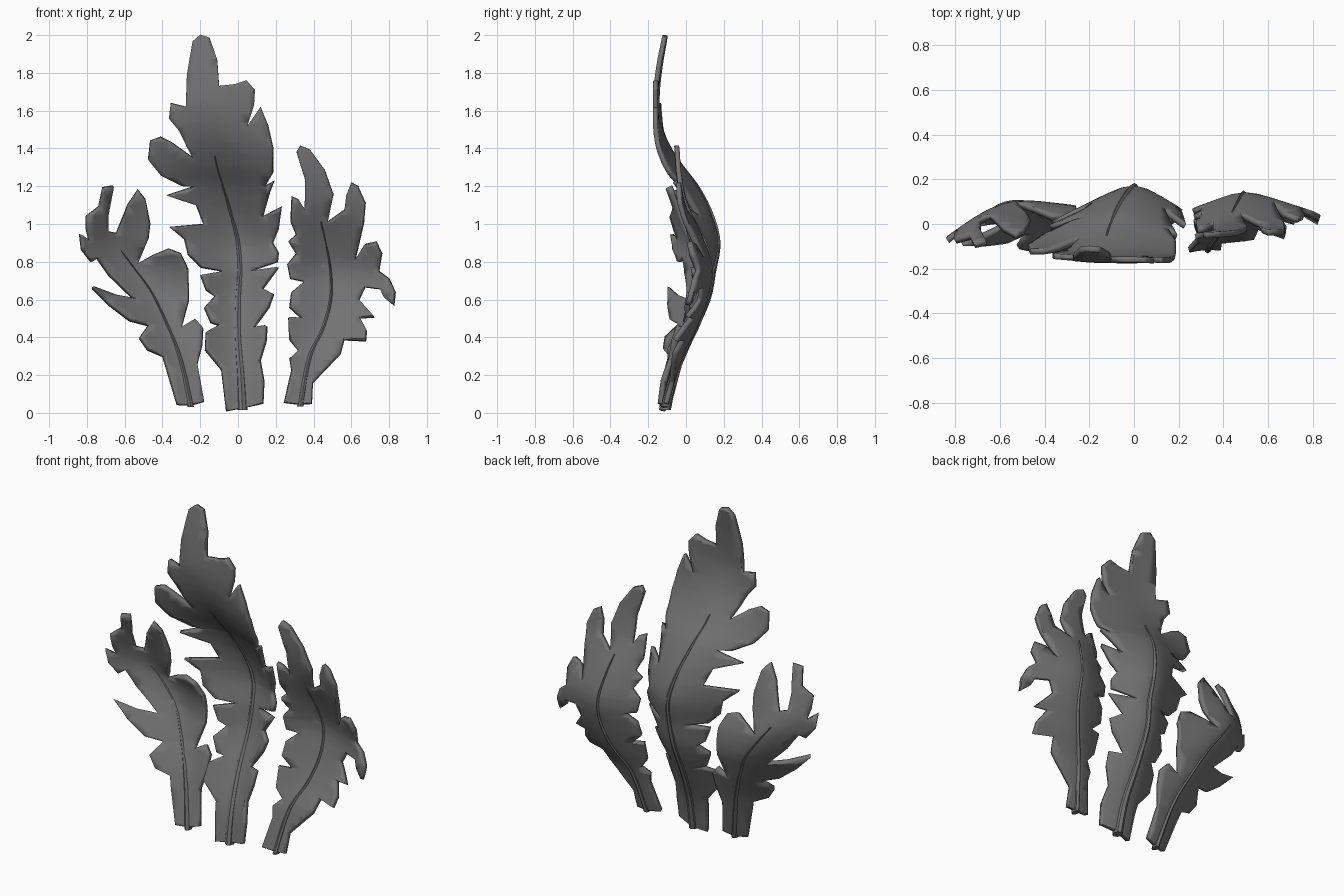
import bpy, bmesh, math
from mathutils import Vector
from mathutils.geometry import tessellate_polygon

THICK = 0.026
MAT = bpy.data.materials.new("dark_grey")
MAT.diffuse_color = (0.17, 0.17, 0.17, 1)


def smooth_at(table, col, z):
    """Smooth (Hermite) lookup of a column in a table keyed by height."""
    z = min(max(z, table[0][0]), table[-1][0])
    i = 0
    while i < len(table) - 2 and z > table[i + 1][0]:
        i += 1

    def slope(k):
        a, b = max(k - 1, 0), min(k + 1, len(table) - 1)
        return (table[b][col] - table[a][col]) / (table[b][0] - table[a][0])
    p, q = table[i], table[i + 1]
    h = q[0] - p[0]
    t = (z - p[0]) / h
    return ((2*t**3 - 3*t**2 + 1) * p[col] + (t**3 - 2*t**2 + t) * h * slope(i)
            + (3*t**2 - 2*t**3) * q[col] + (t**3 - t**2) * h * slope(i + 1))


def surface_y(spine, tilt, x, z):
    """Depth of the blade: spine curve, sideways tilt and soft tent fold."""
    d = x - smooth_at(spine, 1, z)
    fold = 0.27 * (math.hypot(d, 0.06) - 0.06)
    return smooth_at(spine, 2, z) + tilt * d - smooth_at(spine, 3, z) * fold


def finish(name, bm):
    me = bpy.data.meshes.new(name)
    bm.to_mesh(me)
    bm.free()
    me.materials.append(MAT)
    obj = bpy.data.objects.new(name, me)
    bpy.context.collection.objects.link(obj)
    bpy.context.view_layer.objects.active = obj
    obj.select_set(True)
    bpy.ops.object.shade_smooth_by_angle(angle=math.radians(40))
    obj.select_set(False)
    return obj


def leaf(name, outline, spine, tilt, rib_z, rib_r):
    # blade: flat outline, cut into a grid, bent and thickened
    bm = bmesh.new()
    verts = [bm.verts.new((x, 0, z)) for x, z in outline]
    for tri in tessellate_polygon([[Vector((x, z, 0)) for x, z in outline]]):
        bm.faces.new([verts[i] for i in tri])
    for axis in ((1, 0, 0), (0, 0, 1)):
        for k in range(-20, 40):
            co = Vector(axis) * (k * 0.055 + 0.003)
            bmesh.ops.bisect_plane(bm, geom=bm.verts[:] + bm.edges[:] + bm.faces[:],
                                   dist=1e-5, plane_co=co, plane_no=axis)
    for v in bm.verts:
        v.co.y = surface_y(spine, tilt, v.co.x, v.co.z)
    bmesh.ops.recalc_face_normals(bm, faces=bm.faces[:])
    sol = finish(name + "_blade", bm).modifiers.new("thickness", 'SOLIDIFY')
    sol.thickness, sol.offset = THICK, 0

    # midrib: tapered tube running along the spine
    bm = bmesh.new()
    n, sides, rings = 28, 8, []
    for i in range(n + 1):
        t = i / n
        z = rib_z[0] + (rib_z[1] - rib_z[0]) * t
        x, y = smooth_at(spine, 1, z), smooth_at(spine, 2, z)
        rx = rib_r * (1 - 0.7 * t)
        ry = THICK * 0.72 + rib_r * 0.5 * (1 - t)
        rings.append([bm.verts.new((x + rx * math.cos(a), y + ry * math.sin(a), z))
                      for a in (2 * math.pi * k / sides for k in range(sides))])
    for a, b in zip(rings, rings[1:]):
        for k in range(sides):
            j = (k + 1) % sides
            bm.faces.new((a[k], a[j], b[j], b[k]))
    bm.faces.new(rings[0][::-1])
    bm.faces.new(rings[-1])
    finish(name + "_midrib", bm)


# outlines (x, z); spines (height, x, y, fold)
middle = [
    (-.06, .01), (.05, .03), (.13, .05), (.135, .17), (.115, .28), (.145, .38), (.15, .46),
    (.08, .45), (.16, .56), (.185, .63), (.13, .66), (.21, .77), (.06, .75), (.205, .80),
    (.21, .85), (.18, .90), (.21, .97), (.227, 1.09), (.13, 1.04), (.165, 1.16),
    (.19, 1.225), (.145, 1.20), (.185, 1.27), (.185, 1.40), (.16, 1.52), (.12, 1.62),
    (.05, 1.52), (.085, 1.63), (.09, 1.71), (.045, 1.76), (-.015, 1.74), (-.10, 1.73),
    (-.11, 1.87), (-.15, 1.985), (-.20, 2.0), (-.24, 1.965), (-.27, 1.79), (-.275, 1.62),
    (-.355, 1.64), (-.365, 1.56), (-.315, 1.50), (-.24, 1.35), (-.35, 1.43), (-.41, 1.46),
    (-.465, 1.44), (-.475, 1.34), (-.41, 1.26), (-.30, 1.205), (-.22, 1.20), (-.375, 1.15),
    (-.22, 1.10), (-.18, 1.0), (-.36, .985), (-.28, .92), (-.26, .84), (-.19, .77),
    (-.08, .75), (-.195, .73), (-.165, .65), (-.12, .62), (-.175, .56), (-.14, .48),
    (-.10, .465), (-.165, .43), (-.17, .335), (-.085, .23)]
leaf("middle_leaf", middle,
     [(0, .025, -.115, 1.5), (.2, .015, -.07, 2), (.4, .0, .015, 2.6), (.6, .0, .105, 2.6),
      (.75, .01, .135, 2.4), (.9, .0, .16, 2.2), (1.05, -.035, .125, 1.9),
      (1.2, -.08, .05, 1.4), (1.32, -.115, -.04, .9), (1.46, -.14, -.12, .3),
      (1.62, -.17, -.16, -.2), (1.8, -.19, -.145, 0), (2.0, -.20, -.11, 0)],
     -.05, (.015, 1.36), .026)

left = [
    (-.32, .045), (-.25, .04), (-.18, .06), (-.215, .26), (-.19, .36), (-.185, .45),
    (-.225, .495), (-.30, .45), (-.26, .60), (-.265, .76), (-.305, .84), (-.37, .865),
    (-.455, .83), (-.53, .79), (-.475, .92), (-.465, 1.0), (-.49, 1.13), (-.53, 1.18),
    (-.585, 1.10), (-.645, .95), (-.69, .96), (-.69, 1.05), (-.66, 1.20), (-.715, 1.19),
    (-.735, 1.09), (-.80, 1.04), (-.80, .97), (-.785, .91), (-.835, .945), (-.825, .865),
    (-.775, .80), (-.745, .82), (-.68, .73), (-.545, .60), (-.65, .62), (-.77, .665),
    (-.675, .57), (-.57, .49), (-.475, .465), (-.52, .40), (-.475, .335), (-.395, .30)]
leaf("left_leaf", left,
     [(.04, -.25, -.115, 1), (.3, -.31, -.045, 1.4), (.5, -.39, .03, 1.6),
      (.65, -.465, .08, 1.5), (.78, -.56, .085, 1.7), (.9, -.64, .05, 1.8),
      (1.05, -.65, -.01, 1.2), (1.2, -.66, -.085, .4)], .25, (.03, .86), .017)

right = [
    (.245, .055), (.32, .045), (.39, .05), (.395, .16), (.54, .315), (.56, .39),
    (.675, .385), (.68, .44), (.645, .505), (.72, .51), (.64, .60), (.67, .665),
    (.755, .655), (.775, .61), (.825, .57), (.832, .64), (.80, .71), (.745, .75),
    (.76, .84), (.73, .905), (.67, .89), (.62, .81), (.665, 1.0), (.675, 1.11),
    (.635, 1.20), (.60, 1.22), (.575, 1.155), (.565, 1.075), (.475, 1.01), (.505, 1.155),
    (.46, 1.285), (.38, 1.395), (.33, 1.415), (.31, 1.38), (.355, 1.235), (.355, 1.075),
    (.32, 1.13), (.285, 1.145), (.28, 1.01), (.31, .94), (.27, .905), (.31, .84),
    (.265, .785), (.28, .71), (.35, .695), (.285, .64), (.275, .56), (.34, .50),
    (.27, .505), (.275, .39), (.32, .335), (.275, .29), (.285, .23)]
leaf("right_leaf", right,
     [(.04, .33, -.105, 1), (.3, .38, -.03, 1.4), (.45, .45, .045, 1.4), (.6, .49, .10, 1.2),
      (.75, .49, .13, 1.4), (.9, .465, .09, 1.4), (1.1, .42, .0, .7), (1.25, .40, -.035, .3),
      (1.42, .33, -.05, 0)], .03, (.035, 1.01), .017)
